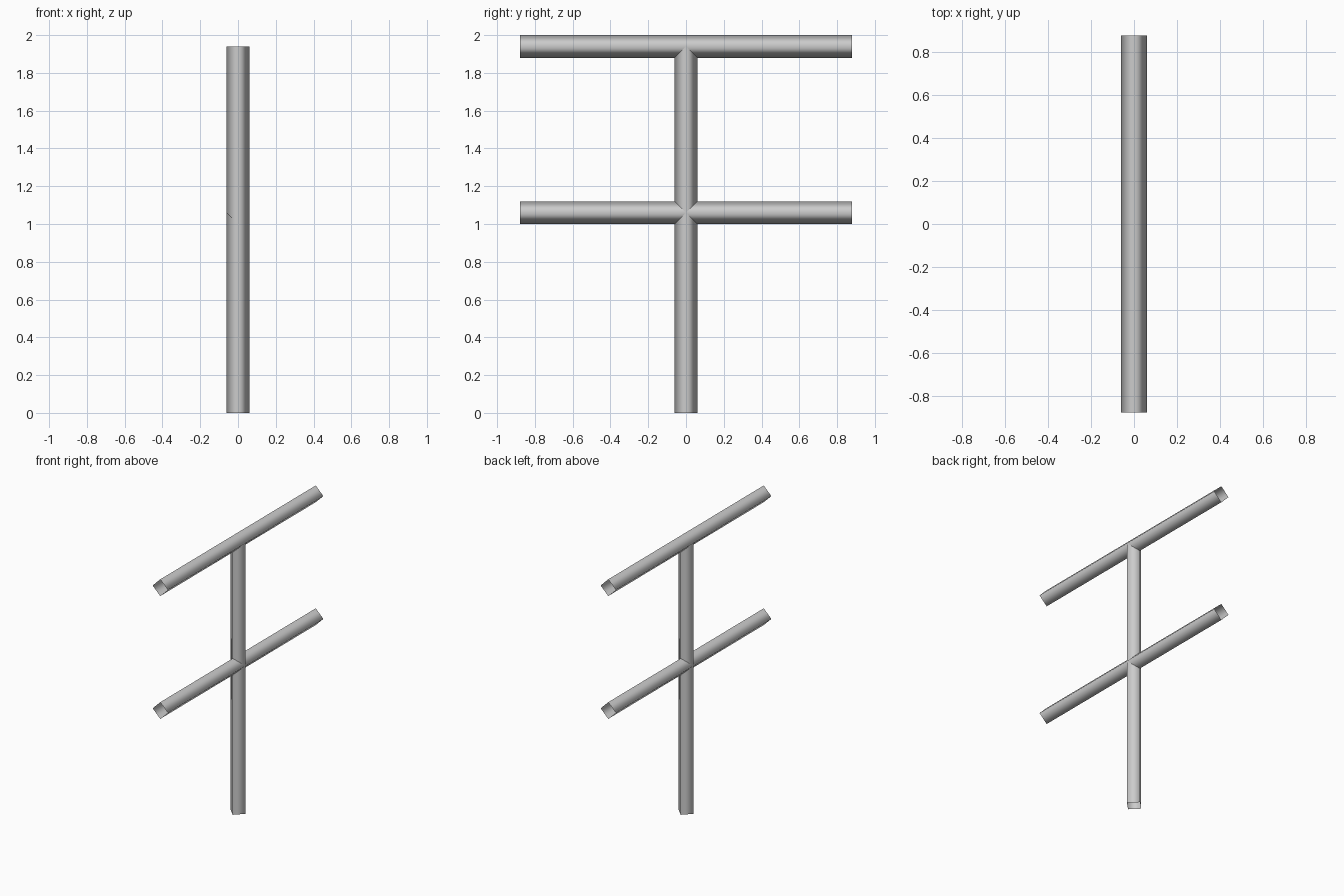
import bpy
import math

cube = bpy.data.objects.get("Cube")
if cube:
    bpy.data.objects.remove(cube, do_unlink=True)

RADIUS = 0.06
BAR_LENGTH = 1.76
TOP_Z = 1.94
MIDDLE_Z = 1.06

# Single grey for every tube
grey = bpy.data.materials.new("plain grey")
grey.use_nodes = True
colour = (0.6, 0.6, 0.6, 1)
grey.diffuse_color = colour
grey.node_tree.nodes["Principled BSDF"].inputs["Base Color"].default_value = colour


def open_tube(name, length, z, tilt=0.0):
    """Four-sided, open-ended tube with its ridges on the axes, smooth shaded."""
    bpy.ops.mesh.primitive_cylinder_add(
        vertices=4, radius=RADIUS, depth=length, end_fill_type='NOTHING',
        location=(0, 0, z), rotation=(tilt, 0, 0))
    tube = bpy.context.object
    tube.name = name
    tube.data.materials.append(grey)
    bpy.ops.object.shade_smooth()
    return tube


# Upright post, ending on the centre line of the top bar
open_tube("post", TOP_Z, TOP_Z / 2)

# Two crossbars running front to back
for name, z in (("top_crossbar", TOP_Z), ("middle_crossbar", MIDDLE_Z)):
    open_tube(name, BAR_LENGTH, z, math.pi / 2)
